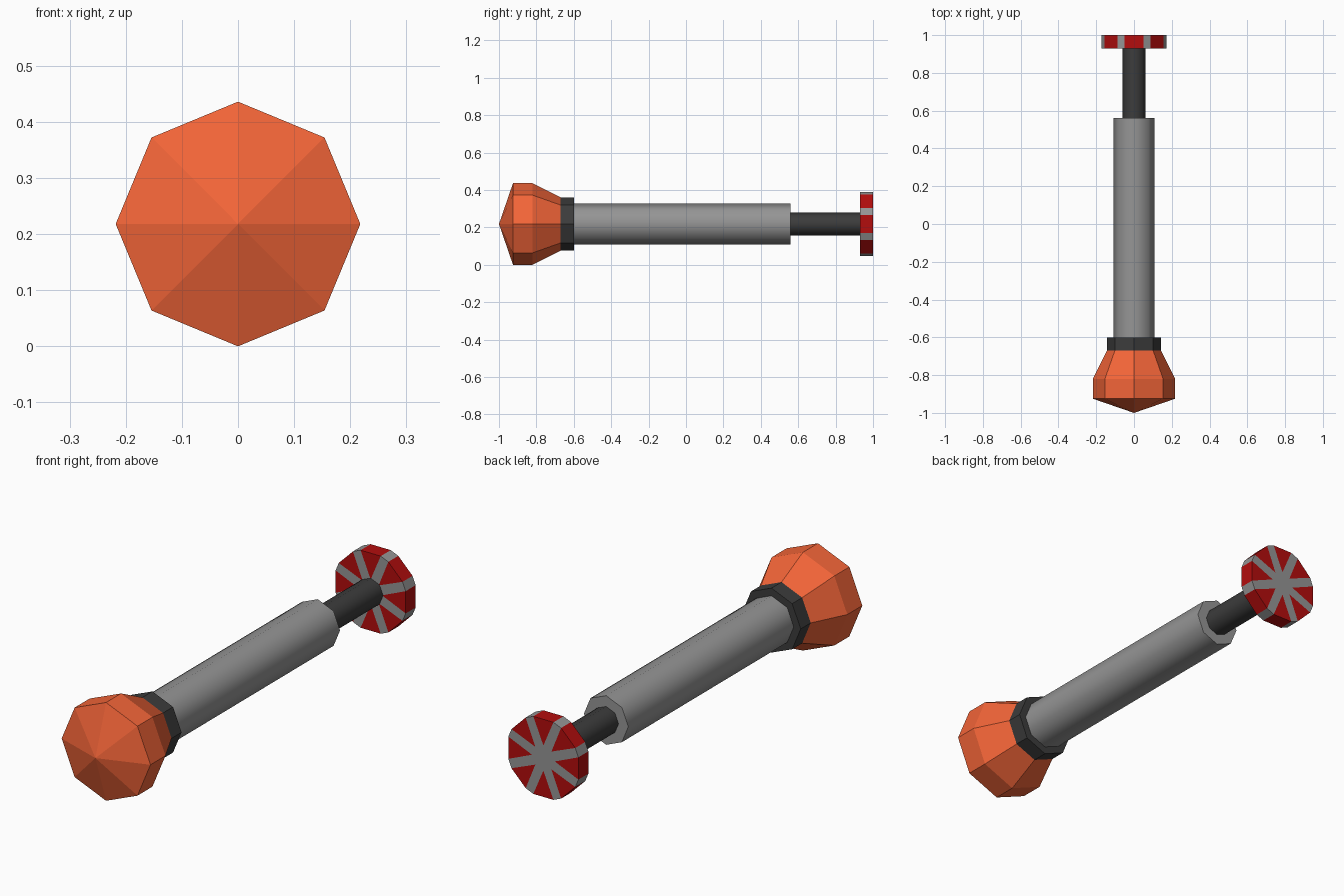
import bpy, bmesh, math

if "Cube" in bpy.data.objects:
    bpy.data.objects.remove(bpy.data.objects["Cube"])

ZC = 0.218  # height of the long axis


def material(name, rgb):
    m = bpy.data.materials.new(name)
    m.diffuse_color = (*rgb, 1)
    m.use_nodes = True
    m.node_tree.nodes["Principled BSDF"].inputs["Base Color"].default_value = m.diffuse_color
    return m


ORANGE = material("orange", (0.9, 0.13, 0.04))
DARK = material("dark_grey", (0.045, 0.045, 0.045))
GREY = material("grey", (0.3, 0.3, 0.3))
RED = material("red", (0.45, 0.004, 0.004))


def finish(name, bm, mats, smooth=False):
    bmesh.ops.recalc_face_normals(bm, faces=bm.faces)
    me = bpy.data.meshes.new(name)
    bm.to_mesh(me)
    bm.free()
    ob = bpy.data.objects.new(name, me)
    bpy.context.collection.objects.link(ob)
    for m in mats:
        me.materials.append(m)
    if smooth:
        bpy.ops.object.select_all(action='DESELECT')
        ob.select_set(True)
        bpy.context.view_layer.objects.active = ob
        bpy.ops.object.shade_smooth_by_angle(angle=math.radians(60))
    return ob


def point(bm, r, deg, y):
    a = math.radians(deg)
    return bm.verts.new((r * math.cos(a), y, ZC + r * math.sin(a)))


def lathe(name, profile, mat, smooth=False, n=8):
    """Turn (y, radius) points about the long axis; radius 0 gives a tip."""
    bm = bmesh.new()
    rings = [[point(bm, r, 360 * i / n, y) for i in range(n)] if r
             else [point(bm, 0, 0, y)] * n for y, r in profile]
    for a, b in zip(rings, rings[1:]):
        for i in range(n):
            j = (i + 1) % n
            bm.faces.new(dict.fromkeys((a[i], a[j], b[j], b[i])))
    for ring in (rings[0], rings[-1]):
        if ring[0] is not ring[1]:
            bm.faces.new(ring)
    return finish(name, bm, [mat], smooth)


# Faceted head, collar, thick shaft and thin rod
lathe("head", [(-1, 0), (-0.925, 0.218), (-0.82, 0.218), (-0.67, 0.143)], ORANGE)
lathe("collar", [(-0.67, 0.143), (-0.60, 0.143)], DARK)
lathe("shaft", [(-0.60, 0.109), (0.56, 0.109)], GREY, smooth=True)
lathe("rod", [(0.56, 0.061), (0.93, 0.061)], DARK, smooth=True)

# Striped end disc: red wedges between eight grey spokes
bm = bmesh.new()
R, HALF, TIP = 0.179, 16.0, 0.056
sides = []
for y in (0.93, 1.0):
    tips = [point(bm, TIP, 45 * k, y) for k in range(8)]
    rim = [point(bm, R, 45 * k + s * HALF, y) for k in range(8) for s in (-1, 1)]
    bm.faces.new(tips)
    for k in range(8):
        a, b, c = rim[2 * k], rim[2 * k + 1], rim[(2 * k + 2) % 16]
        bm.faces.new((tips[k], a, b)).material_index = 1
        bm.faces.new((tips[k], b, c, tips[(k + 1) % 8]))
    sides.append(rim)
p, q = sides
for i in range(16):
    j = (i + 1) % 16
    bm.faces.new((p[i], p[j], q[j], q[i])).material_index = 1 - i % 2
finish("striped_disc", bm, [GREY, RED])
